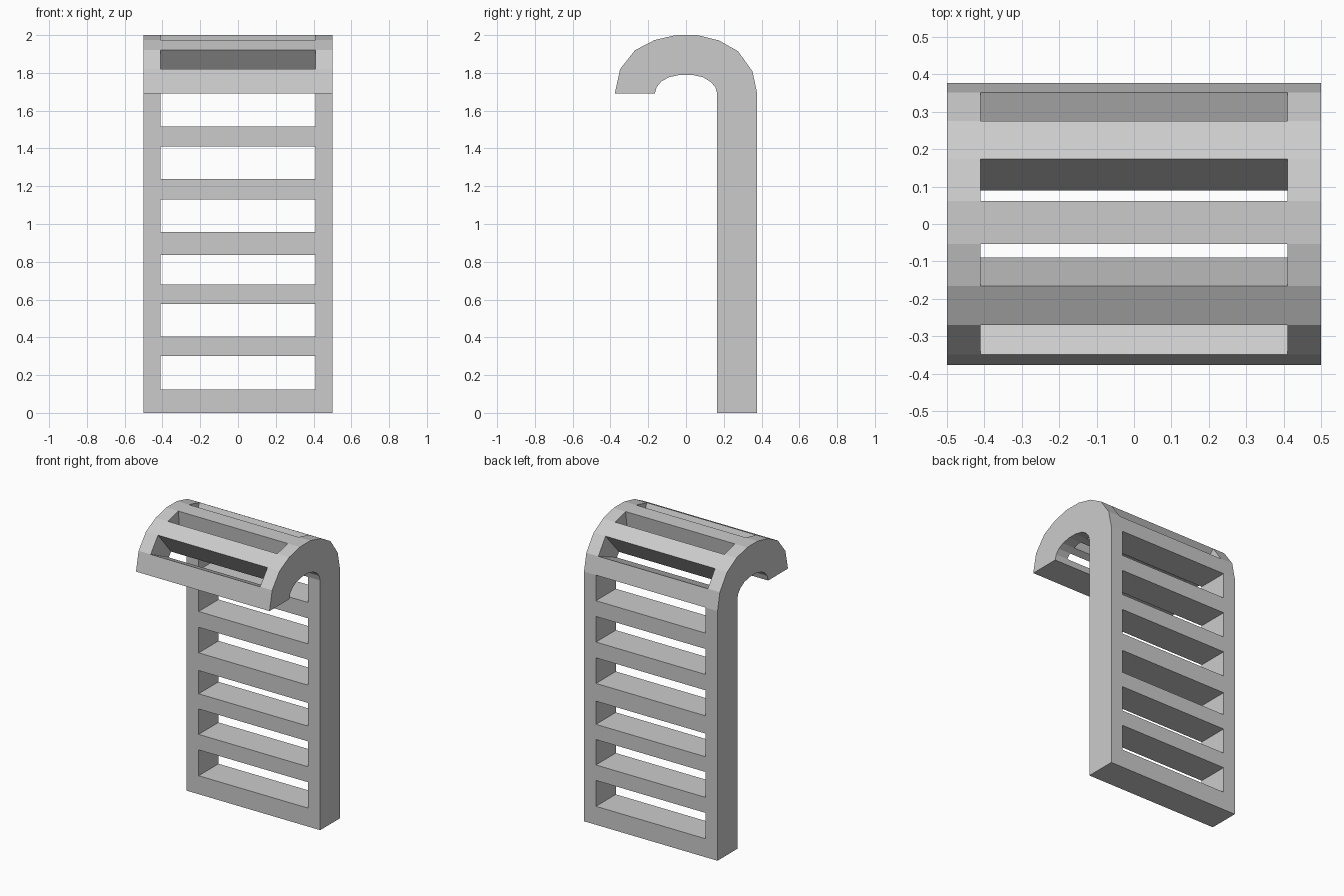
import bpy, bmesh

if "Cube" in bpy.data.objects:
    bpy.data.objects.remove(bpy.data.objects["Cube"])

# Post: rung / slot boundary heights, as (outer y,z) and (inner y,z) pairs
heights = [0, .125, .30, .405, .577, .68, .837, .957, 1.13, 1.237, 1.41, 1.517, 1.69]
stations = [((.377, z), (.165, z)) for z in heights]

# Hook: faceted bend from the post over to the front lip
outer = [(.352, 1.808), (.275, 1.915), (.174, 1.972), (.061, 2.0), (-.053, 2.0),
         (-.166, 1.974), (-.27, 1.92), (-.349, 1.82), (-.377, 1.69)]
inner = [(.155, 1.725), (.13, 1.753), (.09, 1.777), (.03, 1.79), (-.03, 1.79),
         (-.09, 1.777), (-.13, 1.755), (-.155, 1.725), (-.165, 1.69)]
stations += list(zip(outer, inner))
xs = [-.5, -.41, .41, .5]

bm = bmesh.new()
v = {(i, j, k): bm.verts.new((x, *pair[k]))
     for i, pair in enumerate(stations) for j, x in enumerate(xs) for k in (0, 1)}

# Fill side rails and every other rung; walls shared by two cells are interior
walls = {}
for i in range(len(stations) - 1):
    for j in range(3):
        if j == 1 and i % 2:
            continue
        a, b = i + 1, j + 1
        for f in ([(i, j, 0), (a, j, 0), (a, b, 0), (i, b, 0)],
                  [(i, j, 1), (i, b, 1), (a, b, 1), (a, j, 1)],
                  [(i, j, 0), (i, j, 1), (a, j, 1), (a, j, 0)],
                  [(i, b, 0), (a, b, 0), (a, b, 1), (i, b, 1)],
                  [(i, j, 0), (i, b, 0), (i, b, 1), (i, j, 1)],
                  [(a, j, 0), (a, j, 1), (a, b, 1), (a, b, 0)]):
            key = frozenset(f)
            if key in walls:
                del walls[key]
            else:
                walls[key] = f
for f in walls.values():
    bm.faces.new([v[p] for p in f])
bmesh.ops.recalc_face_normals(bm, faces=bm.faces[:])

mesh = bpy.data.meshes.new("hooked_ladder")
bm.to_mesh(mesh)
bm.free()
bpy.context.collection.objects.link(bpy.data.objects.new("hooked_ladder", mesh))
